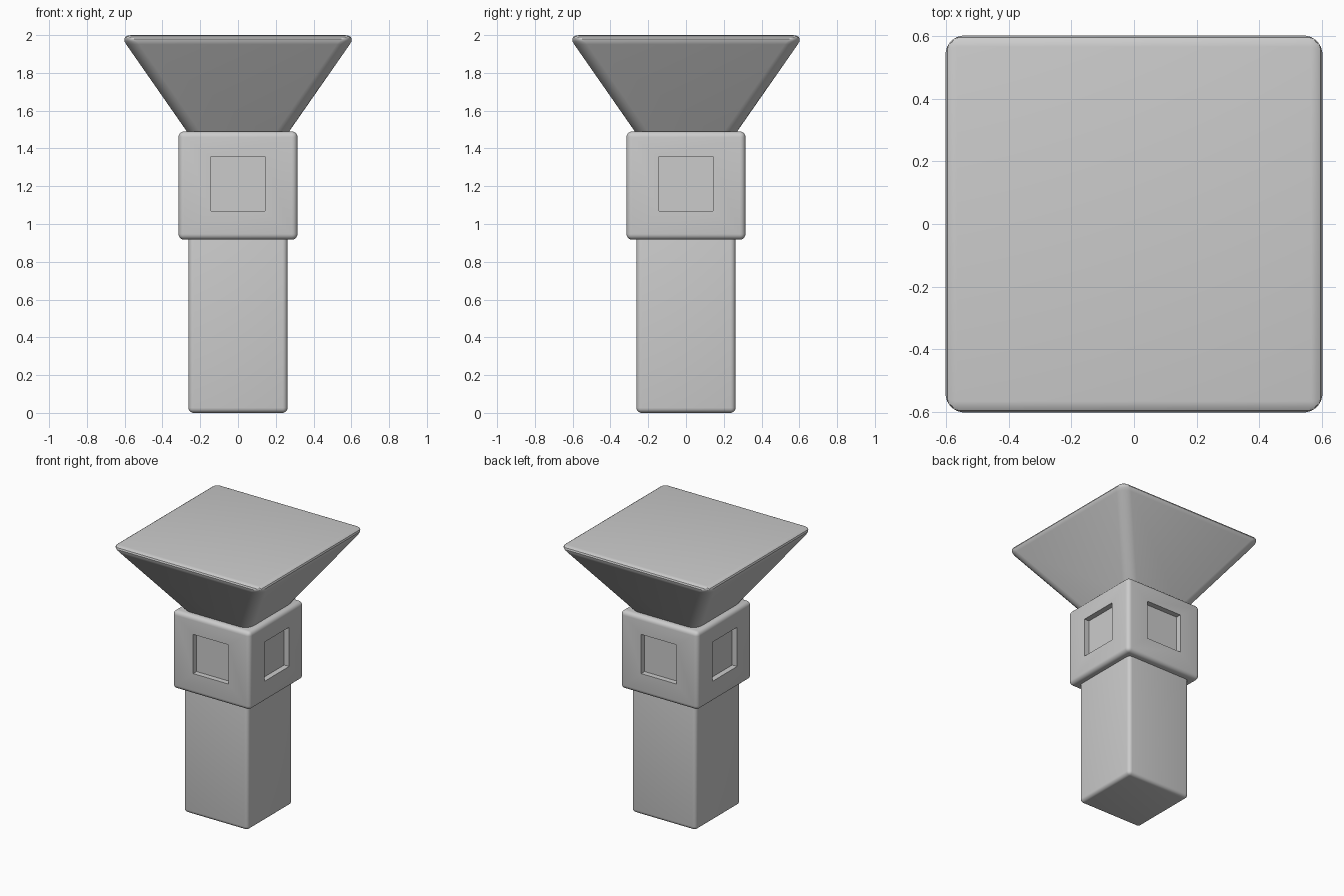
import bpy, bmesh
from mathutils import Vector

if "Cube" in bpy.data.objects:
    bpy.data.objects.remove(bpy.data.objects["Cube"])


def block(name, z0, z1, half0, half1, bevel, recess=None, bevel_bottom=True):
    """Square block, optionally tapered, with rounded edges and recessed side panels."""
    bm = bmesh.new()
    bmesh.ops.create_cube(bm, size=2)
    for v in bm.verts:
        top = v.co.z > 0
        h = half1 if top else half0
        v.co = Vector((v.co.x * h, v.co.y * h, z1 if top else z0))
    edges = [e for e in bm.edges
             if bevel_bottom or any(v.co.z > z0 + 0.001 for v in e.verts)]
    bmesh.ops.bevel(bm, geom=edges, offset=bevel, offset_type='OFFSET',
                    segments=5, profile=0.5, affect='EDGES')
    bm.normal_update()

    # Square panel sunk into each of the four sides
    if recess:
        half, zc, depth = recess
        sides = [f for f in bm.faces if f.calc_area() > 0.15 and abs(f.normal.z) < 0.1]
        for f in sides:
            n = f.normal.copy()
            bmesh.ops.inset_individual(bm, faces=[f], thickness=0.1)
            for v in f.verts:
                mid = f.calc_center_median()
                side = n.cross(Vector((0, 0, 1)))
                s = 1 if v.co.dot(side) > 0 else -1
                t = 1 if v.co.z > zc else -1
                v.co = n * half0 + side * s * half + Vector((0, 0, zc + t * half))
            floor = bmesh.ops.extrude_discrete_faces(bm, faces=[f])["faces"][0]
            for v in floor.verts:
                v.co -= n * depth

    bmesh.ops.recalc_face_normals(bm, faces=bm.faces[:])
    mesh = bpy.data.meshes.new(name)
    bm.to_mesh(mesh)
    bm.free()
    obj = bpy.data.objects.new(name, mesh)
    bpy.context.collection.objects.link(obj)
    bpy.ops.object.select_all(action='DESELECT')
    obj.select_set(True)
    bpy.context.view_layer.objects.active = obj
    bpy.ops.object.shade_smooth_by_angle()
    return obj


# Shaft, its top sits just inside the collar
block("shaft", 0, 0.95, 0.262, 0.262, 0.027)

# Collar with four square recesses
block("collar", 0.917, 1.49, 0.315, 0.315, 0.03, recess=(0.144, 1.214, 0.04))

# Flared capital
block("capital", 1.46, 2.0, 0.25, 0.626, 0.06, bevel_bottom=False)
